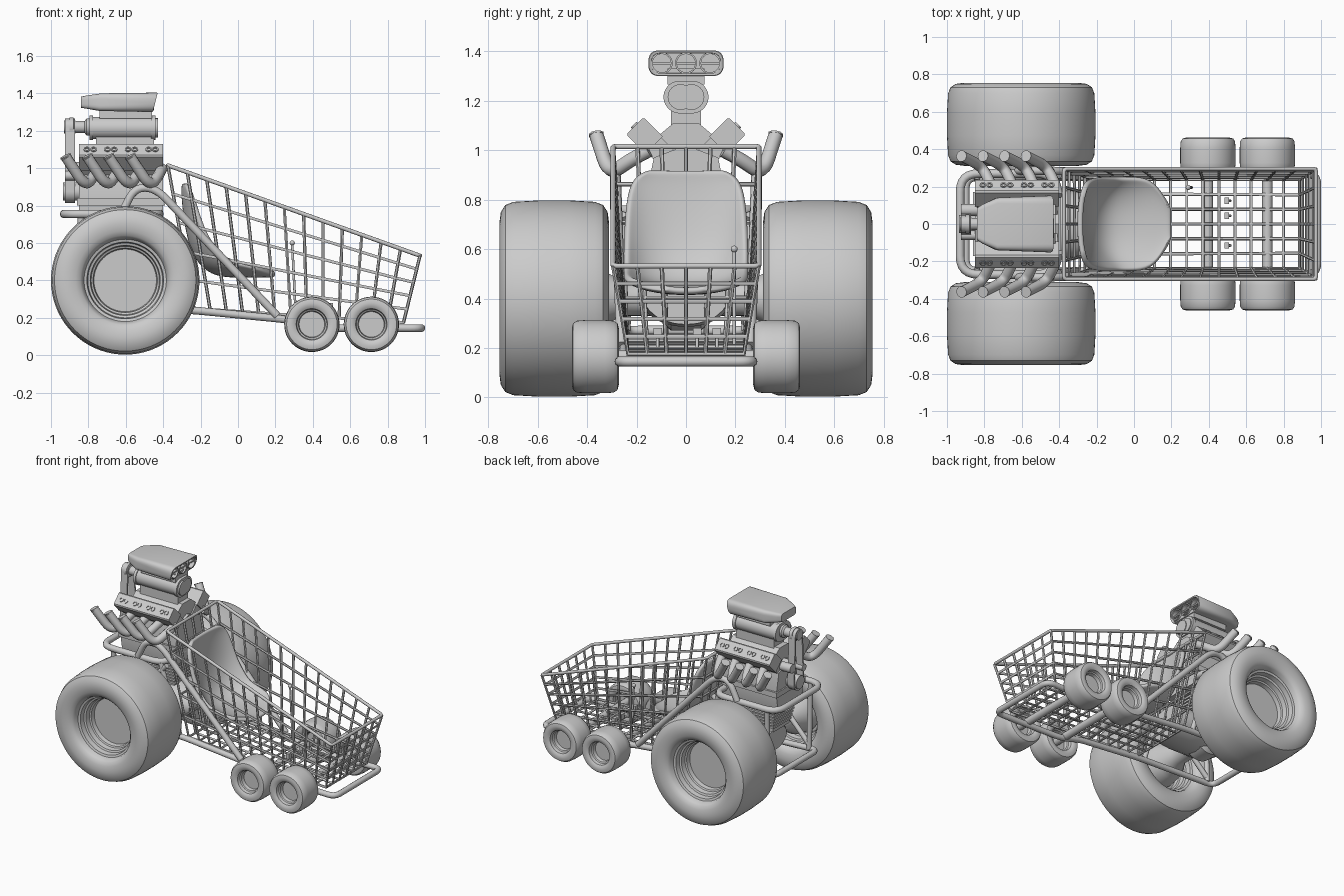
import bpy, bmesh, math
from mathutils import Vector as V

if "Cube" in bpy.data.objects:
    bpy.data.objects.remove(bpy.data.objects["Cube"])


def finish(ob, angle=35):
    ob.data.shade_smooth()
    ob.data.set_sharp_from_angle(angle=math.radians(angle))
    return ob


def loft(name, rings, cap=True, loop=False, closed=True, angle=35):
    """Skin a list of equal-length point rings."""
    bm = bmesh.new()
    vs = [[bm.verts.new(p) for p in r] for r in rings]
    n, m = len(vs), len(vs[0])
    for i in range(n if loop else n - 1):
        for j in range(m if closed else m - 1):
            k, l = (i + 1) % n, (j + 1) % m
            bm.faces.new((vs[i][j], vs[i][l], vs[k][l], vs[k][j]))
    if cap and not loop:
        bm.faces.new(vs[0])
        bm.faces.new(vs[-1])
    bmesh.ops.remove_doubles(bm, verts=bm.verts, dist=1e-5)
    bmesh.ops.recalc_face_normals(bm, faces=bm.faces)
    me = bpy.data.meshes.new(name)
    bm.to_mesh(me)
    bm.free()
    ob = bpy.data.objects.new(name, me)
    bpy.context.collection.objects.link(ob)
    return finish(ob, angle)


def prism(name, yz, x0, x1):
    return loft(name, [[(x, y, z) for y, z in yz] for x in (x0, x1)])


def box(name, x, y, z):
    return prism(name, [(y[0], z[0]), (y[1], z[0]), (y[1], z[1]), (y[0], z[1])], *x)


def lathe(name, prof, c, axis='y', n=48):
    """prof = (radius, offset along axis) pairs."""
    ax = V((1, 0, 0)) if axis == 'x' else V((0, 1, 0)) if axis == 'y' else V(axis).normalized()
    a = ax.orthogonal().normalized()
    b = ax.cross(a)
    ang = [2 * math.pi * i / n for i in range(n)]
    return loft(name, [[V(c) + ax * d + (a * math.cos(t) + b * math.sin(t)) * max(r, .0005)
                        for t in ang] for r, d in prof])


def rod(name, c, axis, r, h0, h1, n=24):
    return lathe(name, [(r, h0), (r, h1)], c, axis, n)


def fillet(pts, r, closed=False, k=6):
    pts = [V(p) for p in pts]
    out, n = [], len(pts)
    for i, p in enumerate(pts):
        if not closed and i in (0, n - 1):
            out.append(p)
            continue
        a, b = pts[i - 1] - p, pts[(i + 1) % n] - p
        a = p + a.normalized() * min(r, a.length * .48)
        b = p + b.normalized() * min(r, b.length * .48)
        out += [a * (1 - t)**2 + p * 2 * t * (1 - t) + b * t * t for t in [j / k for j in range(k + 1)]]
    return out


def tubes(name, paths, r, bend=0, closed=False, res=3):
    cu = bpy.data.curves.new(name, 'CURVE')
    cu.dimensions, cu.bevel_depth, cu.bevel_resolution, cu.use_fill_caps = '3D', r, res, True
    for path in paths:
        pts = fillet(path, bend, closed) if bend else path
        sp = cu.splines.new('POLY')
        sp.points.add(len(pts) - 1)
        for q, p in zip(sp.points, pts):
            q.co = (*p, 1)
        sp.use_cyclic_u = closed
    tmp = bpy.data.objects.new(name + "_curve", cu)
    bpy.context.collection.objects.link(tmp)
    me = bpy.data.meshes.new_from_object(tmp.evaluated_get(bpy.context.evaluated_depsgraph_get()))
    bpy.data.objects.remove(tmp)
    ob = bpy.data.objects.new(name, me)
    bpy.context.collection.objects.link(ob)
    return finish(ob, 50)


def both(path):
    return [[(x, s * y, z) for x, y, z in path] for s in (1, -1)]


# Wheels: half profile from hub disc to tread, mirrored to the other face
REAR = [(0, .045), (.167, .045), (.172, .075), (.182, .08), (.187, .115), (.2, .12), (.205, .155), (.22, .16),
        (.228, .19), (.24, .204), (.265, .215), (.305, .222), (.35, .216), (.378, .198), (.391, .165), (.397, .06)]
FRONT = [(0, .03), (.068, .03), (.072, .055), (.08, .06), (.084, .083), (.095, .09), (.115, .095),
         (.135, .09), (.145, .075), (.148, .04)]
for s, side in ((1, "left"), (-1, "right")):
    for name, prof, x, y, z, n in (("rear", REAR, -.603, .533, .4, 72), ("front_a", FRONT, .395, .367, .165, 48),
                                   ("front_b", FRONT, .713, .367, .165, 48)):
        lathe(f"{name}_wheel_{side}", prof + [(r, -d) for r, d in prof[::-1]], (x, s * y, z), n=n)

# Basket: wires interpolated between four side-view corners
A, B, C, D = V((-.375, .295, 1.015)), V((.973, .295, .532)), V((.885, .235, .175)), V((-.235, .24, .25))


def P(u, v, s):
    p = A.lerp(B, u).lerp(D.lerp(C, u), v)
    return (p.x, p.y * s, p.z)


wires = []
for i in range(14):
    u = i / 13
    wires.append([P(u, 0, 1), P(u, 1, 1), P(u, 1, -1), P(u, 0, -1)])
for j in range(1, 6):
    v = j / 5
    wires.append([P(0, v, 1), P(1, v, 1), P(1, v, -1), P(0, v, -1), P(0, v, 1)])
for k in range(1, 6):
    s = k / 3 - 1
    wires.append([P(0, 0, s), P(0, 1, s), P(1, 1, s), P(1, 0, s)])
tubes("basket_wires", wires, .009, res=1)
tubes("basket_rim", [[P(0, 0, 1), P(1, 0, 1), P(1, 0, -1), P(0, 0, -1)]], .011, .02, True)

# Tube frame
tubes("lower_frame", [[(-.9, .25, .27), (-.24, .25, .24), (.27, .25, .19), (.42, .25, .145), (.98, .27, .145),
                       (.98, -.27, .145), (.42, -.25, .145), (.27, -.25, .19), (-.24, -.25, .24), (-.9, -.25, .27)]],
      .021, .06, True)
tubes("upper_frame", [[(-.42, .27, .755), (-.93, .27, .755), (-.93, -.27, .755), (-.42, -.27, .755)]], .023, .1, True)
tubes("side_hoops", both([(.21, .26, .21), (-.44, .285, .895), (-.555, .285, .895), (-.62, .285, .76)]), .022, .085)
tubes("rear_struts", both([(-.84, .255, .75), (-.84, .24, .27)]) + both([(-.45, .26, .75), (-.3, .25, .25)])
      + both([(-.84, .24, .3), (-.4, .26, .74)]), .018)
tubes("front_axles", [[(x, -.34, .165), (x, .34, .165)] for x in (.395, .713)], .028)

# Rear axle and gearbox
lathe("rear_axle", [(.15, -.47), (.13, -.36), (.07, -.26), (.07, -.12), (.13, -.06), (.13, .06), (.07, .12),
                    (.07, .26), (.13, .36), (.15, .47)], (-.605, 0, .4))
loft("gearbox", [[(x, r * 1.5 * math.cos(t * math.pi / 12), .41 + r * math.sin(t * math.pi / 12)) for t in range(24)]
                 for x, r in ((-.74, .08), (-.68, .12), (-.42, .125), (-.28, .115))])
for i in range(8):
    w = .105 + .005 * i
    box(f"sump_fin_{i + 1}", (-.79 - .004 * i, -.44), (-w, w), (.53 + .024 * i, .544 + .024 * i))
box("sump_core", (-.78, -.45), (-.095, .095), (.5, .74))

# Engine block, cylinder banks and header pipes
prism("engine_block", [(-.14, .7), (.14, .7), (.16, .82), (.13, .97), (0, 1.02), (-.13, .97), (-.16, .82)], -.85, -.4)
box("block_rail", (-.86, -.39), (-.17, .17), (.8, .84))
q = math.sqrt(.5)
for s, side in ((1, "left"), (-1, "right")):
    def at(a, w):  # a along the bank axis, w across it
        return (s * (.207 + (a + w) * q), 1.099 + (a - w) * q)
    prism("cylinder_bank_" + side, [at(-.24, -.042), at(-.24, .042), at(-.06, .042), at(-.06, -.042)], -.84, -.41)
    prism("valve_cover_" + side, [at(-.11, -.049), at(-.11, .049), at(-.008, .049), at(0, .041), at(0, -.041),
                                  at(-.008, -.049)], -.85, -.4)
    for i in range(4):
        for dx in (-.018, .018):
            y, z = at(0, 0)
            x = -.79 + .11 * i + dx
            lathe(f"cover_port_{side}", [(.017, -.01), (.017, .006), (.01, .006), (.01, -.004)],
                  (x, y, z), (0, s, 1), 16)
headers, ports = [], []
for i in range(4):
    x = -.92 + .115 * i
    headers += both([(x + .17, .15, 1.0), (x + .15, .225, .96), (x + .105, .31, .9), (x, .362, 1.06)])
    ports += both([(x, .362, 1.06), (x - .003, .363, 1.066)])
tubes("header_pipes", headers, .029, .08)
tubes("header_tips", ports, .031)

# Intake manifold and supercharger
prism("intake_manifold", [(-.05, 1.11), (.05, 1.11), (.11, 1.06), (.11, 1), (.05, .94), (-.05, .94), (-.11, 1),
                          (-.11, 1.06)], -.8, -.42)
box("blower_base", (-.76, -.45), (-.06, .06), (1.09, 1.18))


def stadium(r, d=.025):
    return [((d if math.cos(t) > 0 else -d) + r * math.cos(t), 1.215 + r * math.sin(t))
            for t in [math.pi * (i + .5) / 16 for i in range(32)]]


prism("blower_body", stadium(.06), -.79, -.45)
for x0, x1 in ((-.795, -.775), (-.465, -.44)):
    prism("blower_flange", stadium(.066), x0, x1)
for y, h in ((-.022, .012), (.022, .007)):
    rod("rotor_cap", (-.44, y, 1.215), 'x', .052, -.01, h)
lathe("blower_snout", [(.05, 0), (.05, .02), (.032, .03), (.032, .08), (.045, .09), (.045, .11)], (-.9, 0, 1.22), 'x')
box("carburetor_neck", (-.74, -.46), (-.075, .075), (1.265, 1.33))

# Blower belt and pulleys
arc = [math.pi * i / 16 for i in range(17)]


def belt(x, g):
    return [(x, (.045 + g) * math.cos(t), 1.22 + (.045 + g) * math.sin(t)) for t in arc] + \
           [(x, -(.06 + g) * math.cos(t), .875 - (.06 + g) * math.sin(t)) for t in arc]


loft("blower_belt", [belt(-.925, 0), belt(-.925, -.012), belt(-.872, -.012), belt(-.872, 0)], loop=True)
rod("top_pulley", (-.9, 0, 1.22), 'x', .034, -.03, .03)
rod("crank_pulley", (-.9, 0, .875), 'x', .048, -.035, .08)
for y, z, r in ((.075, 1.0, .032), (-.06, .96, .025)):
    rod("idler_pulley", (-.9, y, z), 'x', r, -.025, .08)


# Air scoop: rounded sections, hollow mouth facing the driver
def section(xlo, xhi, w, z0, z1, r):
    pts = fillet([(0, -w, z0), (0, w, z0), (0, w, z1), (0, -w, z1)], r, True)
    return [(xlo + (xhi - xlo) * (p.z - z0) / (z1 - z0), p.y, p.z) for p in pts]


loft("air_scoop", [section(-.84, -.84, .085, 1.323, 1.382, .02), section(-.81, -.81, .105, 1.318, 1.388, .025),
                   section(-.74, -.73, .14, 1.306, 1.4, .03), section(-.46, -.435, .152, 1.3, 1.404, .045),
                   section(-.455, -.43, .15, 1.302, 1.402, .045), section(-.455, -.432, .14, 1.311, 1.393, .04),
                   section(-.49, -.49, .138, 1.313, 1.391, .04)])
for y in (-.098, 0, .098):
    lathe("scoop_intake", [(.044, -.03), (.044, .012), (.037, .012), (.037, -.02)], (-.46, y, 1.352), 'x', 24)
    box("butterfly_plate", (-.475, -.455), (y - .04, y + .04), (1.347, 1.357))

# Bucket seat: x, z, half width, forward curl, upward curl
rows = [(-.285, .918, .15, .015, 0), (-.29, .89, .215, .03, 0), (-.285, .8, .24, .06, 0), (-.265, .65, .247, .09, 0),
        (-.225, .52, .247, .11, .05), (-.14, .437, .247, .06, .09), (-.02, .427, .25, 0, .075),
        (.09, .43, .245, 0, .045), (.16, .43, .15, 0, .02), (.2, .432, .07, 0, .01)]
ts = [-1, -.92, -.7, -.35, 0, .35, .7, .92, 1]
seat = loft("seat", [[(x + cx * abs(t)**3, w * t, z + cz * abs(t)**3) for t in ts] for x, z, w, cx, cz in rows],
            cap=False, closed=False, angle=180)
m = seat.modifiers.new("thickness", 'SOLIDIFY')
m.thickness, m.offset = .03, 0
m = seat.modifiers.new("smooth", 'SUBSURF')
m.levels = m.render_levels = 2

# Shift lever and pedals
tubes("shift_lever", [[(.31, .195, .19), (.29, .195, .59)]], .007)
lathe("shift_knob", [(.014 * math.sin(math.pi * i / 8), -.014 * math.cos(math.pi * i / 8)) for i in range(9)],
      (.29, .195, .6), 'y', 16)
for y in (-.115, .045, .125):
    tubes("pedal_arm", [[(.515, y, .18), (.5, y, .25)]], .007)
    box("pedal_pad", (.483, .508), (y - .017, y + .017), (.24, .28))
